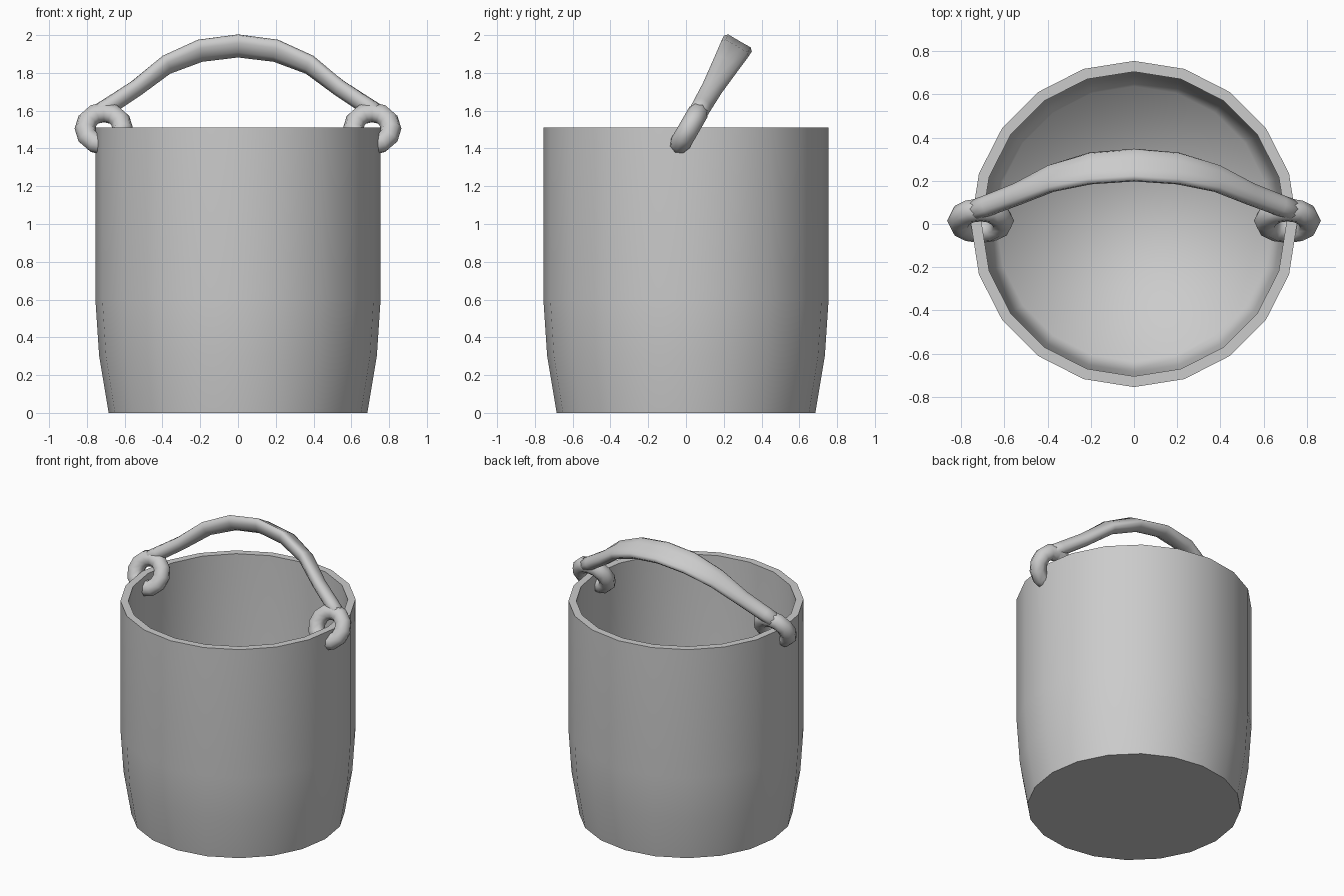
import bpy, bmesh
from math import sin, cos, pi, radians
from mathutils import Vector, Matrix

if "Cube" in bpy.data.objects:
    bpy.data.objects.remove(bpy.data.objects["Cube"])

TILT = Matrix.Translation((0, 0.015, 1.505)) @ Matrix.Rotation(radians(-30), 4, 'X')


def finish(bm, name, sharp=None):
    bmesh.ops.recalc_face_normals(bm, faces=bm.faces)
    for f in bm.faces:
        f.smooth = True
    for e in bm.edges:
        if sharp and sharp(e):
            e.smooth = False
    mesh = bpy.data.meshes.new(name)
    bm.to_mesh(mesh)
    bm.free()
    obj = bpy.data.objects.new(name, mesh)
    bpy.context.collection.objects.link(obj)
    return obj


def loft(bm, loops, closed=False):
    """Bridge rings of points; cap both ends unless closed."""
    rings = [[bm.verts.new(p) for p in loop] for loop in loops]
    pairs = list(zip(rings, rings[1:]))
    if closed:
        pairs.append((rings[-1], rings[0]))
    for a, b in pairs:
        for i in range(len(a)):
            j = (i + 1) % len(a)
            bm.faces.new((a[i], a[j], b[j], b[i]))
    if not closed:
        bm.faces.new(rings[0])
        bm.faces.new(rings[-1])


# Bucket body: thick-walled 20-sided vessel
profile = [(0.685, 0), (0.735, 0.3), (0.755, 0.6), (0.755, 1.51),
           (0.705, 1.51), (0.705, 0.6), (0.685, 0.3), (0.637, 0.05)]
bm = bmesh.new()
loft(bm, [[(r * cos(i * pi / 10), r * sin(i * pi / 10), z) for i in range(20)]
          for r, z in profile])


def hard_edge(e):
    z = [v.co.z for v in e.verts]
    return max(z) < 0.001 or min(z) > 1.5


finish(bm, "bucket_body", hard_edge)

# Rings hooked over the rim
for side, label in ((-1, "left"), (1, "right")):
    bm = bmesh.new()
    loops = []
    for i in range(12):
        a = i * pi / 6
        loops.append([TILT @ Vector((side * 0.71 + (0.1 + 0.055 * cos(t)) * cos(a),
                                     0.055 * sin(t),
                                     (0.1 + 0.055 * cos(t)) * sin(a)))
                      for t in [k * pi / 4 for k in range(8)]])
    loft(bm, loops, closed=True)
    finish(bm, label + "_ring")

# Handle: swept arc, round at the ends and a wide flared grip in the middle
# x, height, half width, half thickness, flare
half = [(0.77, 0.075, 0.05, 0.045, 0), (0.68, 0.14, 0.052, 0.045, 0),
        (0.54, 0.245, 0.056, 0.043, 0.003), (0.38, 0.382, 0.072, 0.043, 0.015),
        (0.2, 0.462, 0.083, 0.045, 0.027)]
path = ([(-p[0], *p[1:]) for p in half] + [(0, 0.49, 0.085, 0.045, 0.03)] + half[::-1])
bm = bmesh.new()
loops = []
for i, (x, h, w, th, fl) in enumerate(path):
    a, b = path[max(i - 1, 0)], path[min(i + 1, len(path) - 1)]
    tangent = Vector((b[0] - a[0], 0, b[1] - a[1])).normalized()
    up = Vector((-tangent.z, 0, tangent.x))
    loops.append([TILT @ (Vector((x, w * cos(t), h))
                          + up * (th * sin(t) + fl * cos(t) ** 2))
                  for t in [k * pi / 5 for k in range(10)]])
loft(bm, loops)
finish(bm, "handle")
